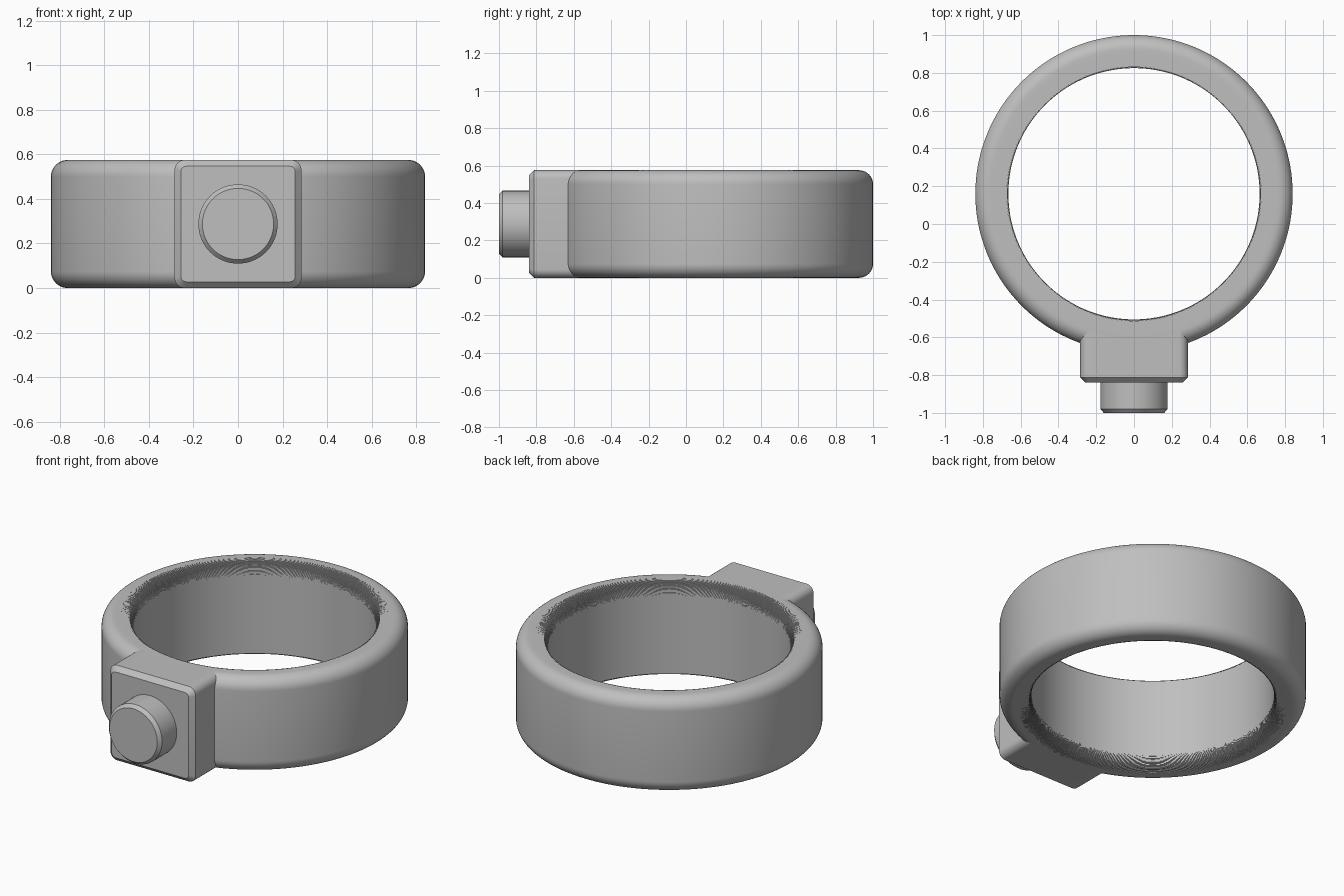
import bpy, bmesh
from math import sin, cos, pi, sqrt, radians

cube = bpy.data.objects.get("Cube")
if cube:
    bpy.data.objects.remove(cube, do_unlink=True)

HEIGHT = 0.575
OUTER, INNER, FILLET = 0.84, 0.665, 0.075
RING_Y = 0.16
SEGMENTS = 144
STEPS = 24

grey = bpy.data.materials.new("light_grey")
grey.use_nodes = True
grey.diffuse_color = (0.52, 0.52, 0.52, 1)
grey.node_tree.nodes["Principled BSDF"].inputs["Base Color"].default_value = grey.diffuse_color


def loft(name, loops, wrap=False, cap_start=False, cap_end=False):
    """Skin a series of closed loops that have equal point counts."""
    bm = bmesh.new()
    rows = [[bm.verts.new(p) for p in loop] for loop in loops]
    pairs = list(zip(rows, rows[1:]))
    if wrap:
        pairs.append((rows[-1], rows[0]))
    for a, b in pairs:
        for i in range(len(a)):
            j = (i + 1) % len(a)
            bm.faces.new((a[i], a[j], b[j], b[i]))
    if cap_start:
        bm.faces.new(rows[0][::-1])
    if cap_end:
        bm.faces.new(rows[-1])
    bmesh.ops.recalc_face_normals(bm, faces=bm.faces)
    mesh = bpy.data.meshes.new(name)
    bm.to_mesh(mesh)
    bm.free()
    obj = bpy.data.objects.new(name, mesh)
    bpy.context.collection.objects.link(obj)
    mesh.materials.append(grey)
    bpy.ops.object.select_all(action="DESELECT")
    obj.select_set(True)
    bpy.context.view_layer.objects.active = obj
    bpy.ops.object.shade_smooth_by_angle(angle=radians(30))
    return obj


def circle(radius, count):
    return [(radius * cos(2 * pi * i / count), radius * sin(2 * pi * i / count))
            for i in range(count)]


# Ring section, upper half: finely stepped inner edge, smooth outer edge
upper = []
for i in range(STEPS):
    a, b = (pi / 2 * (i + k) / STEPS for k in (0, 1))
    mid = (a + b) / 2
    z = HEIGHT - FILLET + FILLET * (sin(mid) if i < STEPS - 1 else 1)
    r0 = INNER + FILLET * (1 - cos(a))
    r1 = INNER + FILLET * (1 - cos(b))
    upper += [(r0, z), (r1, z)]
for i in range(11):
    a = pi / 2 * (1 - i / 10)
    upper.append((OUTER - FILLET + FILLET * cos(a), HEIGHT - FILLET + FILLET * sin(a)))
section = upper + [(r, HEIGHT - z) for r, z in reversed(upper)]
loft("ring_band",
     [[(x, y + RING_Y, z) for x, y in circle(r, SEGMENTS)] for r, z in section], wrap=True)


# Mounting block: rounded rectangle running back into the band
def rounded_rect(half_x, half_z, radius):
    pts = []
    for q, (sx, sz) in enumerate(((1, 1), (-1, 1), (-1, -1), (1, -1))):
        for i in range(7):
            a = pi / 2 * (q + i / 6)
            pts.append((sx * (half_x - radius) + radius * cos(a),
                        sz * (half_z - radius) + radius * sin(a)))
        if q in (0, 2):
            for i in range(1, 12):
                pts.append((sx * (half_x - radius) * (1 - i / 6), sz * half_z))
    return pts


MID = HEIGHT / 2
full = rounded_rect(0.285, MID, 0.045)
face = rounded_rect(0.257, MID - 0.028, 0.025)
loft("mounting_block", [
    [(x, RING_Y - sqrt(0.752 ** 2 - x * x), z + MID) for x, z in full],
    [(x, -0.812, z + MID) for x, z in full],
    [(x, -0.84, z + MID) for x, z in face],
], cap_end=True)

# Round button with a chamfered front
loft("button", [
    [(x, y, z + MID) for x, z in circle(r, 72)]
    for r, y in ((0.178, -0.82), (0.178, -0.98), (0.16, -1.0))
], cap_start=True, cap_end=True)
